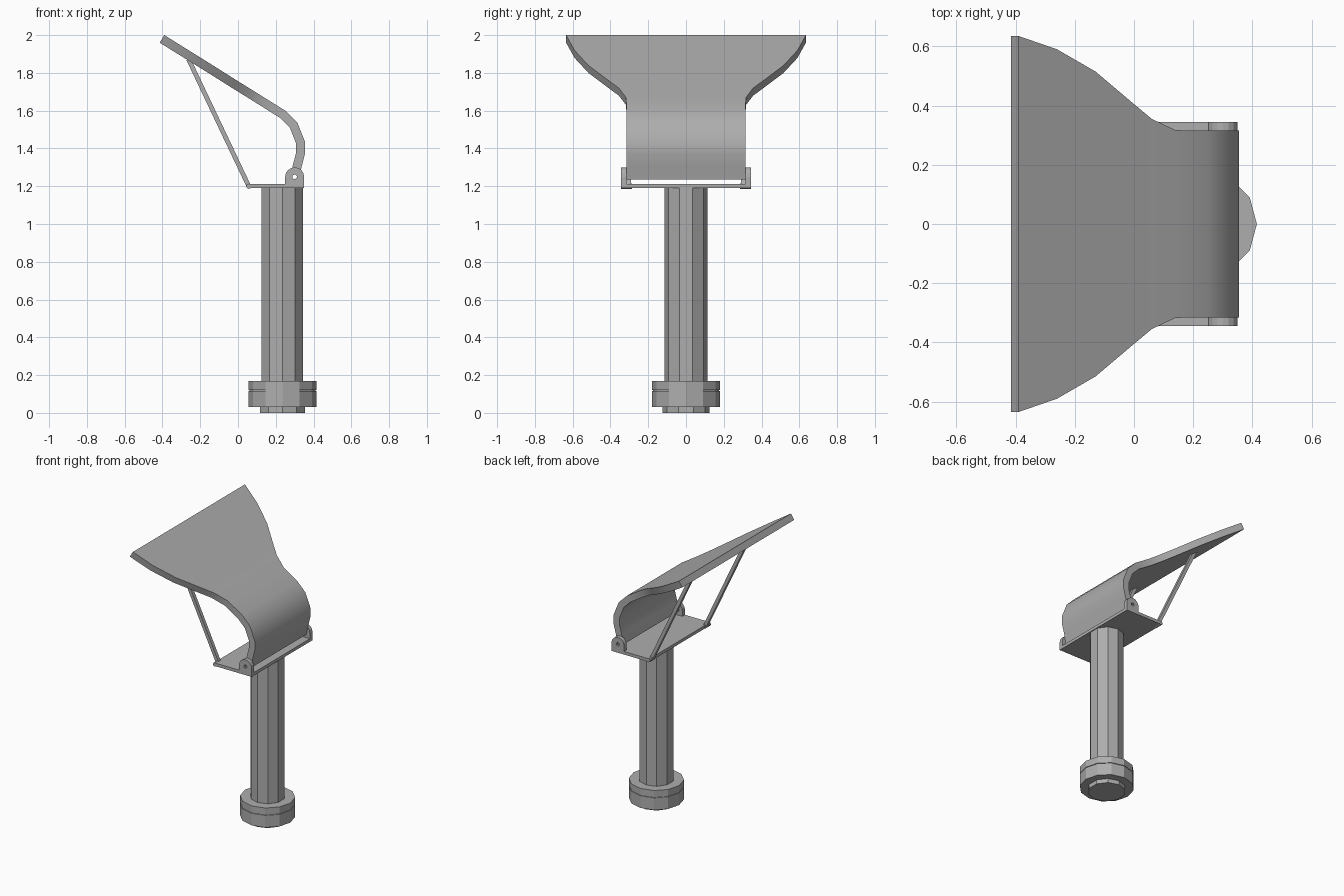
import bpy, bmesh, math
from mathutils import Vector

if "Cube" in bpy.data.objects:
    bpy.data.objects.remove(bpy.data.objects["Cube"])

GREY = (0.42, 0.42, 0.42, 1)
grey = bpy.data.materials.new("plain_grey")
grey.use_nodes = True
grey.diffuse_color = GREY
grey.node_tree.nodes["Principled BSDF"].inputs["Base Color"].default_value = GREY

POST_X = 0.235
PIVOT = (0.30, 1.25)


def finish(name, bm):
    bmesh.ops.recalc_face_normals(bm, faces=bm.faces)
    mesh = bpy.data.meshes.new(name)
    bm.to_mesh(mesh)
    bm.free()
    obj = bpy.data.objects.new(name, mesh)
    bpy.context.collection.objects.link(obj)
    mesh.materials.append(grey)
    return obj


def extrude(bm, points, vec):
    """Close a flat outline and push it along vec."""
    face = bm.faces.new([bm.verts.new(p) for p in points])
    new = bmesh.ops.extrude_face_region(bm, geom=[face])["geom"]
    bmesh.ops.translate(bm, vec=vec, verts=[v for v in new if isinstance(v, bmesh.types.BMVert)])


def prism(name, radius, z0, z1, sides, turn=0):
    angles = [turn + math.tau * i / sides for i in range(sides)]
    bm = bmesh.new()
    extrude(bm, [(POST_X + radius * math.cos(a), radius * math.sin(a), z0) for a in angles],
            (0, 0, z1 - z0))
    return finish(name, bm)


def side_panel(name, outline, y0, y1):
    bm = bmesh.new()
    extrude(bm, [(x, y0, z) for x, z in outline], (0, y1 - y0, 0))
    return finish(name, bm)


def circle(radius, sides, centre=PIVOT, start=0, sweep=math.tau):
    return [(centre[0] + radius * math.cos(start + sweep * i / sides),
             centre[1] + radius * math.sin(start + sweep * i / sides)) for i in range(sides)]


# Post, foot and two-part collar
prism("post", 0.115, 0.1, 1.195, 10, math.pi / 2)
prism("foot", 0.125, 0, 0.1, 10, math.pi / 2)
prism("lower_collar", 0.18, 0.03, 0.117, 12)
prism("collar_core", 0.174, 0.1, 0.15, 12)
prism("upper_collar", 0.18, 0.121, 0.17, 12)

# Hinge base
side_panel("hinge_base", [(0.05, 1.19), (0.35, 1.19), (0.35, 1.212), (0.05, 1.212)], -0.345, 0.345)

# Curved paddle: outer surface as x, z, half width
path = [(-0.39, 2.0, 0.635), (-0.26, 1.919, 0.59), (-0.13, 1.838, 0.515), (0, 1.756, 0.405),
        (0.06, 1.719, 0.355), (0.14, 1.669, 0.317), (0.25, 1.60, 0.315), (0.315, 1.535, 0.315),
        (0.354, 1.437, 0.315), (0.354, 1.37, 0.315), (0.336, 1.30, 0.315), (0.322, 1.235, 0.315)]
THICK = 0.047
bm = bmesh.new()
rows = []
for i, (x, z, w) in enumerate(path):
    here = Vector((x, z))
    steps = []
    if i > 0:
        steps.append((here - Vector(path[i - 1][:2])).normalized())
    if i < len(path) - 1:
        steps.append((Vector(path[i + 1][:2]) - here).normalized())
    along = sum(steps, Vector((0, 0))).normalized()
    inner = here + Vector((along.y, -along.x)) * THICK / along.dot(steps[0])
    rows.append([bm.verts.new(p) for p in ((x, -w, z), (x, w, z),
                                           (inner.x, w, inner.y), (inner.x, -w, inner.y))])
for a, b in zip(rows, rows[1:]):
    for k in range(4):
        n = (k + 1) % 4
        bm.faces.new((a[k], a[n], b[n], b[k]))
bm.faces.new(rows[0])
bm.faces.new(rows[-1])
paddle = finish("paddle", bm)

# Bore for the hinge pin
bore = side_panel("hinge_bore", circle(0.012, 10), -0.5, 0.5)
bore.hide_render = True
bore.hide_viewport = True


def drill(obj):
    cut = obj.modifiers.new("bore", "BOOLEAN")
    cut.operation = "DIFFERENCE"
    cut.object = bore


drill(paddle)
bpy.ops.object.select_all(action="DESELECT")
bpy.context.view_layer.objects.active = paddle
paddle.select_set(True)
bpy.ops.object.shade_smooth_by_angle(angle=math.radians(40))

# Hinge lugs and support struts on both sides
low, high = Vector((0.057, 1.2)), Vector((-0.262, 1.872))
across = (high - low).normalized().orthogonal() * 0.012
strut = [low + across, high + across, high - across, low - across]
lug_outline = [(0.35, 1.19)] + circle(0.05, 9, start=0, sweep=math.pi * 9 / 8) + [(0.25, 1.19)]
for side, s in (("left", 1), ("right", -1)):
    drill(side_panel(side + "_lug", lug_outline, s * 0.316, s * 0.345))
    side_panel(side + "_strut", strut, s * 0.29, s * 0.315)
    side_panel(side + "_strut_pivot", circle(0.014, 8, low), s * 0.285, s * 0.345)
